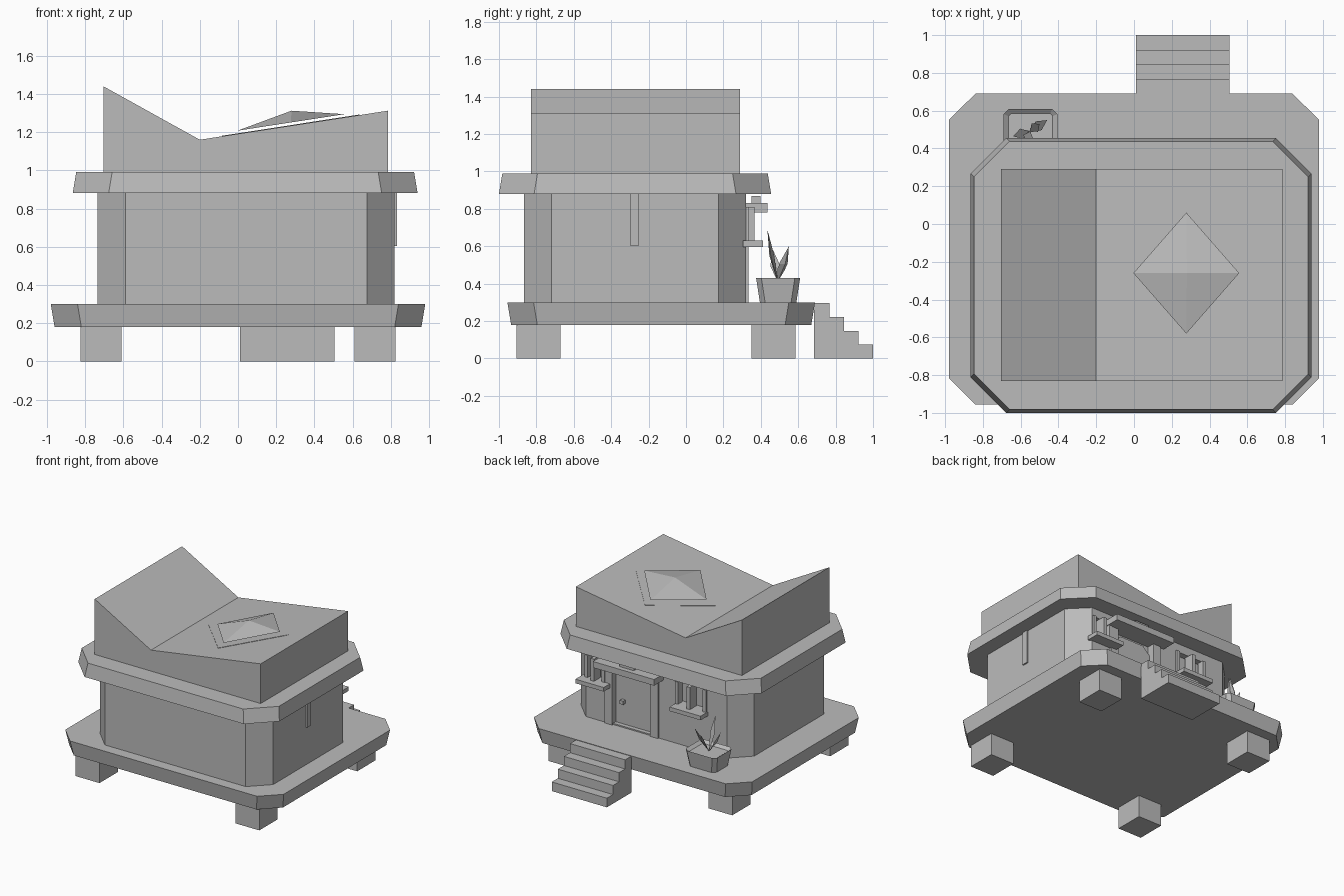
import bpy, bmesh, math
from mathutils import Vector

if "Cube" in bpy.data.objects:
    bpy.data.objects.remove(bpy.data.objects["Cube"], do_unlink=True)

grey = bpy.data.materials.new("plain grey")
grey.use_nodes = True
grey.diffuse_color = (0.5, 0.5, 0.5, 1)
grey.node_tree.nodes["Principled BSDF"].inputs["Base Color"].default_value = (0.5, 0.5, 0.5, 1)


def finish(name, bm):
    bmesh.ops.recalc_face_normals(bm, faces=bm.faces)
    mesh = bpy.data.meshes.new(name)
    bm.to_mesh(mesh)
    bm.free()
    mesh.materials.append(grey)
    obj = bpy.data.objects.new(name, mesh)
    bpy.context.scene.collection.objects.link(obj)
    return obj


def loft(name, low, high):
    """Closed solid between two matching rings of points."""
    bm = bmesh.new()
    a = [bm.verts.new(p) for p in low]
    b = [bm.verts.new(p) for p in high]
    bm.faces.new(a)
    bm.faces.new(b)
    for i in range(len(a)):
        j = (i + 1) % len(a)
        bm.faces.new((a[i], a[j], b[j], b[i]))
    return finish(name, bm)


def ring(x0, x1, y0, y1, z, c):
    """Rectangle with cut corners."""
    return [(x0 + c, y0, z), (x1 - c, y0, z), (x1, y0 + c, z), (x1, y1 - c, z),
            (x1 - c, y1, z), (x0 + c, y1, z), (x0, y1 - c, z), (x0, y0 + c, z)]


def slab(name, x, y, z, cut, low=0.0, high=0.0):
    """Cut-corner block; low and high pull the bottom or top inwards."""
    return loft(name,
                ring(x[0] + low, x[1] - low, y[0] + low, y[1] - low, z[0], cut),
                ring(x[0] + high, x[1] - high, y[0] + high, y[1] - high, z[1], cut))


def box(name, x, y, z):
    def rect(h):
        return [(x[0], y[0], h), (x[1], y[0], h), (x[1], y[1], h), (x[0], y[1], h)]
    return loft(name, rect(z[0]), rect(z[1]))


def along_x(name, profile, x):
    return loft(name, [(x[0], p, q) for p, q in profile], [(x[1], p, q) for p, q in profile])


def along_y(name, profile, y):
    return loft(name, [(p, y[0], q) for p, q in profile], [(p, y[1], q) for p, q in profile])


# Deck and feet
slab("deck", (-0.98, 0.98), (-0.955, 0.69), (0.18, 0.30), 0.14, low=0.02)
for side, fx in (("left", 0.61), ("right", -0.825)):
    for end, fy in (("front", -0.905), ("back", 0.35)):
        box(f"{end}_{side}_foot", (fx, fx + 0.215), (fy, fy + 0.235), (0, 0.18))

# Stairs
steps = [(0.685, 0)]
for i in range(4):
    y = 1.0 - i * 0.078
    steps += [(y, i * 0.074), (y, (i + 1) * 0.074)]
steps.append((0.685, 0.296))
along_x("stairs", steps, (0.01, 0.505))

# Walls, with niches for the door and the two windows
walls = slab("walls", (-0.735, 0.82), (-0.865, 0.32), (0.30, 0.88), 0.145)
openings = {"door": ((0.09, 0.43), (0.31, 0.78)),
            "right_window": ((-0.40, -0.15), (0.63, 0.81)),
            "left_window": ((0.51, 0.66), (0.63, 0.81))}
for label, (ox, oz) in openings.items():
    cutter = box(label + "_cutter", ox, (0.27, 0.5), oz)
    cutter.hide_render = True
    cutter.hide_viewport = True
    cutter.display_type = 'WIRE'
    cut = walls.modifiers.new(label, 'BOOLEAN')
    cut.operation = 'DIFFERENCE'
    cut.solver = 'EXACT'
    cut.object = cutter

# Door, posts, lintel, knob
along_y("door", [(0.09, 0.31), (0.43, 0.31), (0.43, 0.70), (0.37, 0.76),
                 (0.15, 0.76), (0.09, 0.70)], (0.265, 0.285))
for side, px in (("left", 0.43), ("right", 0.02)):
    box(side + "_door_post", (px, px + 0.07), (0.27, 0.333), (0.30, 0.80))
box("lintel", (-0.02, 0.53), (0.31, 0.437), (0.78, 0.83))
box("lintel_block", (0.19, 0.32), (0.35, 0.397), (0.83, 0.87))
box("door_knob", (0.345, 0.375), (0.28, 0.315), (0.48, 0.51))

# Windows: jambs, mullion and sill
for label, (sx0, sx1) in (("right_window", (-0.42, -0.14)), ("left_window", (0.45, 0.705))):
    (x0, x1), wz = openings[label]
    mid = (x0 + x1) / 2
    for part, bx in (("right_jamb", x0), ("left_jamb", x1)):
        box(f"{label}_{part}", (bx - 0.014, bx + 0.014), (0.28, 0.338), wz)
    box(label + "_mullion", (mid - 0.015, mid + 0.015), (0.28, 0.365), wz)
    box(label + "_sill", (sx0, sx1), (0.306, 0.412), (0.597, 0.63))

# Narrow strip on the left wall
box("wall_strip", (0.81, 0.832), (-0.30, -0.25), (0.605, 0.88))

# Roof slab and folded roof
slab("eaves", (-0.865, 0.94), (-1.0, 0.455), (0.88, 0.99), 0.188, high=0.018)
along_y("folded_roof", [(-0.705, 0.99), (0.785, 0.99), (0.785, 1.312),
                        (-0.20, 1.16), (-0.705, 1.44)], (-0.83, 0.29))


# Skylight: diamond plate on the slope with a raised pyramid
def diamond(rx, ry, lift):
    cx, cy = 0.277, -0.26
    return [(x, y, 1.16 + (x + 0.20) * 0.1543 + lift)
            for x, y in ((cx - rx, cy), (cx, cy - ry), (cx + rx, cy), (cx, cy + ry))]


loft("skylight_plate", diamond(0.36, 0.39, -0.002), diamond(0.36, 0.39, 0.003))
bm = bmesh.new()
base = [bm.verts.new(p) for p in diamond(0.28, 0.32, 0.017)]
apex = bm.verts.new((0.28, -0.26, 1.312))
bm.faces.new(base)
for i in range(4):
    bm.faces.new((base[i], base[(i + 1) % 4], apex))
finish("skylight_pyramid", bm)

# Planter with a sunken top
pot = slab("planter", (-0.69, -0.405), (0.375, 0.61), (0.30, 0.43), 0.028, low=0.02)
bm = bmesh.new()
bm.from_mesh(pot.data)
top = max(bm.faces, key=lambda f: f.calc_center_median().z)
bmesh.ops.inset_region(bm, faces=[top], thickness=0.028)
bmesh.ops.translate(bm, verts=top.verts, vec=(0, 0, -0.02))
bm.to_mesh(pot.data)
bm.free()

# Leaves: folded blades leaning outwards from one root
root = Vector((-0.55, 0.49, 0.41))
tips = [(-0.57, 0.435, 0.69), (-0.46, 0.55, 0.60), (-0.64, 0.465, 0.58), (-0.50, 0.53, 0.55)]
for i, tip in enumerate(tips):
    tip = Vector(tip)
    lean = tip - root
    across = Vector((-lean.y, lean.x, 0)).normalized() * 0.028
    out = Vector((lean.x, lean.y, 0)).normalized() * 0.018
    belly = root + lean * 0.5
    bm = bmesh.new()
    r, t, a, b, m = [bm.verts.new(p) for p in
                     (root, tip, belly + across, belly - across, belly + out)]
    for tri in ((r, a, m), (r, m, b), (a, t, m), (m, t, b), (r, b, a), (a, b, t)):
        bm.faces.new(tri)
    finish(f"leaf_{i + 1}", bm)
